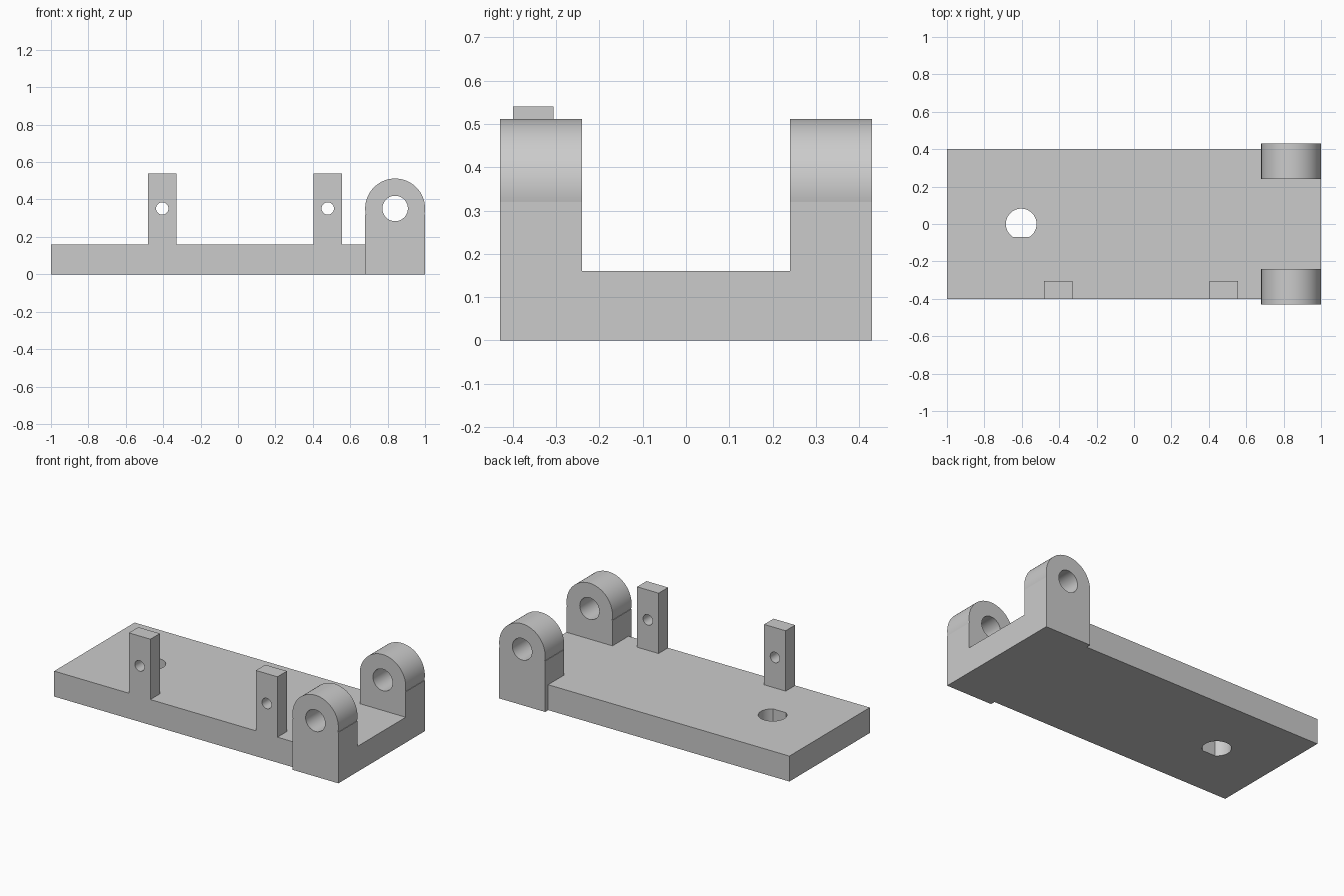
import bpy
import bmesh
from math import sin, cos, pi, radians
from mathutils import Matrix

cube = bpy.data.objects.get("Cube")
if cube:
    bpy.data.objects.remove(cube, do_unlink=True)

GREY = (0.6, 0.6, 0.6, 1.0)
metal = bpy.data.materials.new("plain_grey")
metal.use_nodes = True
metal.diffuse_color = GREY
metal.node_tree.nodes["Principled BSDF"].inputs["Base Color"].default_value = GREY


def arc(cx, cy, r, start=0.0, end=2 * pi, steps=64):
    """Points along an arc, both ends included."""
    return [(cx + r * cos(start + (end - start) * i / steps),
             cy + r * sin(start + (end - start) * i / steps)) for i in range(steps + 1)]


def circle(cx, cy, r):
    return arc(cx, cy, r)[:-1]


def rect(x0, y0, x1, y1):
    return [(x0, y0), (x1, y0), (x1, y1), (x0, y1)]


def extrude(name, loops, low, high, upright=False):
    """Extrude an outline with holes along z, or along y when upright."""
    bm = bmesh.new()
    for loop in loops:
        verts = [bm.verts.new((x, y, 0)) for x, y in loop]
        for i, v in enumerate(verts):
            bm.edges.new((verts[i - 1], v))
    bmesh.ops.triangle_fill(bm, use_beauty=True, edges=bm.edges[:], normal=(0, 0, 1))
    grown = bmesh.ops.extrude_face_region(bm, geom=bm.faces[:], use_keep_orig=True)
    top = [g for g in grown["geom"] if isinstance(g, bmesh.types.BMVert)]
    bmesh.ops.translate(bm, verts=top, vec=(0, 0, high - low))
    bmesh.ops.translate(bm, verts=bm.verts[:], vec=(0, 0, -high if upright else low))
    if upright:
        bmesh.ops.rotate(bm, verts=bm.verts[:], cent=(0, 0, 0),
                         matrix=Matrix.Rotation(radians(90), 3, "X"))
    bmesh.ops.recalc_face_normals(bm, faces=bm.faces[:])
    mesh = bpy.data.meshes.new(name)
    bm.to_mesh(mesh)
    bm.free()
    mesh.materials.append(metal)
    obj = bpy.data.objects.new(name, mesh)
    bpy.context.collection.objects.link(obj)
    bpy.ops.object.select_all(action="DESELECT")
    obj.select_set(True)
    bpy.context.view_layer.objects.active = obj
    bpy.ops.object.shade_smooth_by_angle(angle=radians(30))
    return obj


THICK = 0.16
HOLE_Z = 0.352

# Base plate, notched around the lugs, with a D-shaped hole
outline = [(-1, -0.4), (0.68, -0.4), (0.68, -0.24), (1, -0.24),
           (1, 0.24), (0.68, 0.24), (0.68, 0.4), (-1, 0.4)]
flat = radians(56)
d_hole = arc(-0.603, 0, 0.082, flat - pi / 2 - 0.4, 3 * pi / 2 - flat + 0.4)
extrude("base_plate", [outline, d_hole], 0, THICK)

# Round-topped pivot lugs: square block with a cylinder resting in its top
dip = -0.2014
lug = [(0.68, 0), (1, 0), (1, 0.32)]
lug += arc(0.84, HOLE_Z, 0.16, dip, pi - dip)
lug += [(0.68, 0.32)]
lug_loops = [lug, circle(0.84, HOLE_Z, 0.068)]
extrude("front_lug", lug_loops, -0.43, -0.24, upright=True)
extrude("back_lug", lug_loops, 0.24, 0.43, upright=True)

# Drilled posts along the front edge
for name, x in (("right_post", -0.405), ("left_post", 0.48)):
    extrude(name, [rect(x - 0.075, THICK, x + 0.075, 0.54), circle(x, HOLE_Z, 0.033)],
            -0.4, -0.306, upright=True)
